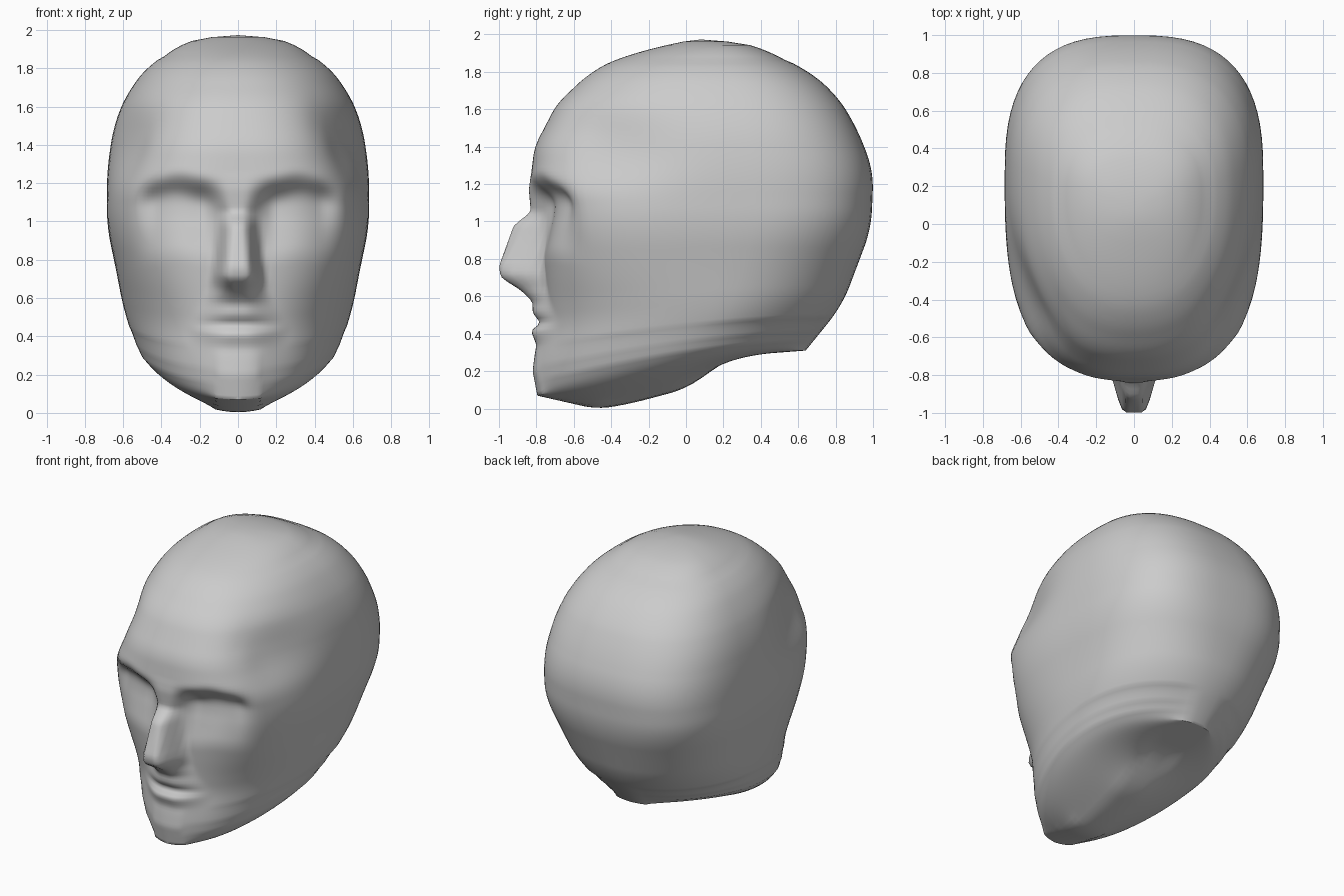
import bpy, bmesh, math

if "Cube" in bpy.data.objects:
    bpy.data.objects.remove(bpy.data.objects["Cube"])

def lerp(tab, v):
    if v <= tab[0][0]:
        return tab[0][1]
    for (a, p), (b, q) in zip(tab, tab[1:]):
        if v <= b:
            return p + (q - p) * (v - a) / (b - a)
    return tab[-1][1]

def soft(tab, v, r=0.1):
    # rounded version of a piecewise-linear profile
    r = min(r, v - tab[0][0], tab[-1][0] - v)
    return lerp(tab, v) if r <= 0 else sum(lerp(tab, v + r * i / 6) for i in range(-6, 7)) / 13

def step(a, b, v):
    t = max(0.0, min(1.0, (v - a) / (b - a)))
    return t * t * (3 - 2 * t)

# profiles, each as (height, value)
FRONT = [(.07, -.79), (.2, -.8), (.34, -.765), (.45, -.745), (.6, -.75), (.9, -.77), (1.05, -.785),
         (1.17, -.838), (1.4, -.81), (1.63, -.69), (1.79, -.52), (1.88, -.36), (1.94, -.12), (1.965, 0)]
BACK = [(.31, .64), (.55, .835), (.96, .99), (1.27, 1.003), (1.51, .91), (1.7, .79), (1.83, .625),
        (1.94, .39), (1.965, .2)]
WIDTH = [(.26, .5), (.53, .595), (.79, .645), (.97, .685), (1.27, .685), (1.51, .65), (1.7, .565),
         (1.85, .435), (1.94, .28), (1.965, .12)]
# squareness of the front and back halves
ROUND = [(.07, 1.9), (.3, 2.1), (.5, 2.25), (.75, 2.8), (.95, 3.1), (1.1, 3.1), (1.25, 2.8), (1.4, 2.5),
         (1.7, 2.3), (1.965, 2.1)]
ROUND_BACK = [(.07, 1.9), (.35, 2.05), (.8, 2.45), (1.1, 2.8), (1.4, 2.7), (1.965, 2.4)]
# centre line of chin, lips, nose and brow
CENTRE = [(.07, -.795), (.2, -.82), (.28, -.81), (.34, -.80), (.42, -.83), (.455, -.775), (.51, -.82),
          (.57, -.82), (.63, -.88), (.70, -.99), (.76, -1.0), (.98, -.92), (1.05, -.83), (1.17, -.84), (1.25, -.83)]
# where the centre features start and stop fading sideways
FADE_IN = [(.3, .06), (.45, .03), (.57, .03), (.65, .03), (.72, .05), (.8, .04), (1.05, .02)]
FADE_OUT = [(.3, .25), (.45, .28), (.57, .2), (.65, .16), (.72, .15), (.8, .14), (1.05, .11), (1.17, .2)]
SOCKET = [(.5, 0), (.8, 0), (1.0, .65), (1.11, 1.1), (1.14, 1), (1.2, 0), (1.5, 0)]
UNDER = [(-.8, .07), (-.47, -.005), (-.28, .03), (0, .105), (.25, .28), (.64, .31)]

def section(zf):
    """Half outline of the head from face to back at one level."""
    zb = zf + .24 * max(0, (1 - zf) / .93) ** 1.4
    yf, yb = soft(FRONT, zf, .05), soft(BACK, zb)
    w = soft(WIDTH, zf + .79 * (zb - zf))
    n, nb, ym = soft(ROUND, zf), soft(ROUND_BACK, zf), yf + (yb - yf) * .58
    flat = []
    for i in range(27):
        u = .85 * i / 26
        flat.append((u * w, ym - (ym - yf) * (1 - u ** n) ** (1 / n)))
    v0 = (1 - .85 ** n) ** (1 / n)
    for j in range(1, 13):
        v = v0 * (1 - j / 12)
        flat.append((w * (1 - v ** n) ** (1 / n), ym - (ym - yf) * v))
    for j in range(1, 19):
        a = math.pi / 2 * j / 18
        e = 2 / nb
        flat.append((w * math.cos(a) ** e if j < 18 else 0, ym + (yb - ym) * math.sin(a) ** e))
    pts = []
    for x, y in flat:
        s = max(0, min(1, (y - yf) / (yb - yf)))
        z = zf + (zb - zf) * math.sin(s * math.pi / 2)
        # temple hollows
        reach = .22 if y < -.42 else .33
        dx = -.065 * math.exp(-((y + .42) / reach) ** 2 - ((z - 1.4) / .21) ** 2) * step(.2, .45, x)
        dy = 0
        if y < ym:
            # nose, lips and chin
            if zf < 1.25:
                side = 1 - step(lerp(FADE_IN, zf), lerp(FADE_OUT, zf), x)
                dy += (soft(CENTRE, zf, .015) - yf) * side
            # eye sockets under an arched brow
            arch = .03 * math.exp(-((x - .32) / .12) ** 2)
            dy += .095 * soft(SOCKET, z - arch, .045) * step(.04, .2, x) * (1 - step(.42, .58, x))
        pts.append((x + dx, y + dy, z))
    return pts

bm = bmesh.new()

def bridge(a, b):
    for i in range(len(a) - 1):
        bm.faces.new((a[i], a[i + 1], b[i + 1], b[i]))

# side walls of the head
ROWS = 96
rows = [[bm.verts.new(p) for p in section(.07 + 1.892 * i / ROWS)] for i in range(ROWS + 1)]
for a, b in zip(rows, rows[1:]):
    bridge(a, b)

# crown
crown = bm.verts.new((0, .08, 1.973))
for p, q in zip(rows[-1], rows[-1][1:]):
    bm.faces.new((p, q, crown))

# underside of jaw and neck
previous = rows[0]
under = []
for k in (.95, .9, .84, .77, .68, .59, .5, .4, .3, .2, .1, 0):
    ring = []
    for v in rows[0]:
        x, y, z = v.co
        ring.append(bm.verts.new((x * k, y, z * k * k + soft(UNDER, y, .08) * (1 - k * k))))
    bridge(ring, previous)
    under += ring
    previous = ring

# soften the jaw edge, most at the edge itself
for count, reach in ((25, 14), (20, 8), (20, 4)):
    jaw = [v for v in under + sum(rows[:reach], []) if v.co.x > .12]
    for _ in range(count):
        bmesh.ops.smooth_vert(bm, verts=jaw, factor=.5, use_axis_x=True, use_axis_y=True, use_axis_z=True)

bmesh.ops.remove_doubles(bm, verts=bm.verts, dist=.0008)
bmesh.ops.dissolve_degenerate(bm, edges=bm.edges, dist=.0005)
bmesh.ops.recalc_face_normals(bm, faces=bm.faces)
if sum(f.normal.x * f.calc_area() for f in bm.faces) < 0:
    bmesh.ops.reverse_faces(bm, faces=bm.faces)

mesh = bpy.data.meshes.new("head")
bm.to_mesh(mesh)
bm.free()
head = bpy.data.objects.new("head", mesh)
bpy.context.collection.objects.link(head)
for poly in mesh.polygons:
    poly.use_smooth = True

# left half
mirror = head.modifiers.new("mirror", 'MIRROR')
mirror.use_clip = True
mirror.merge_threshold = .002
